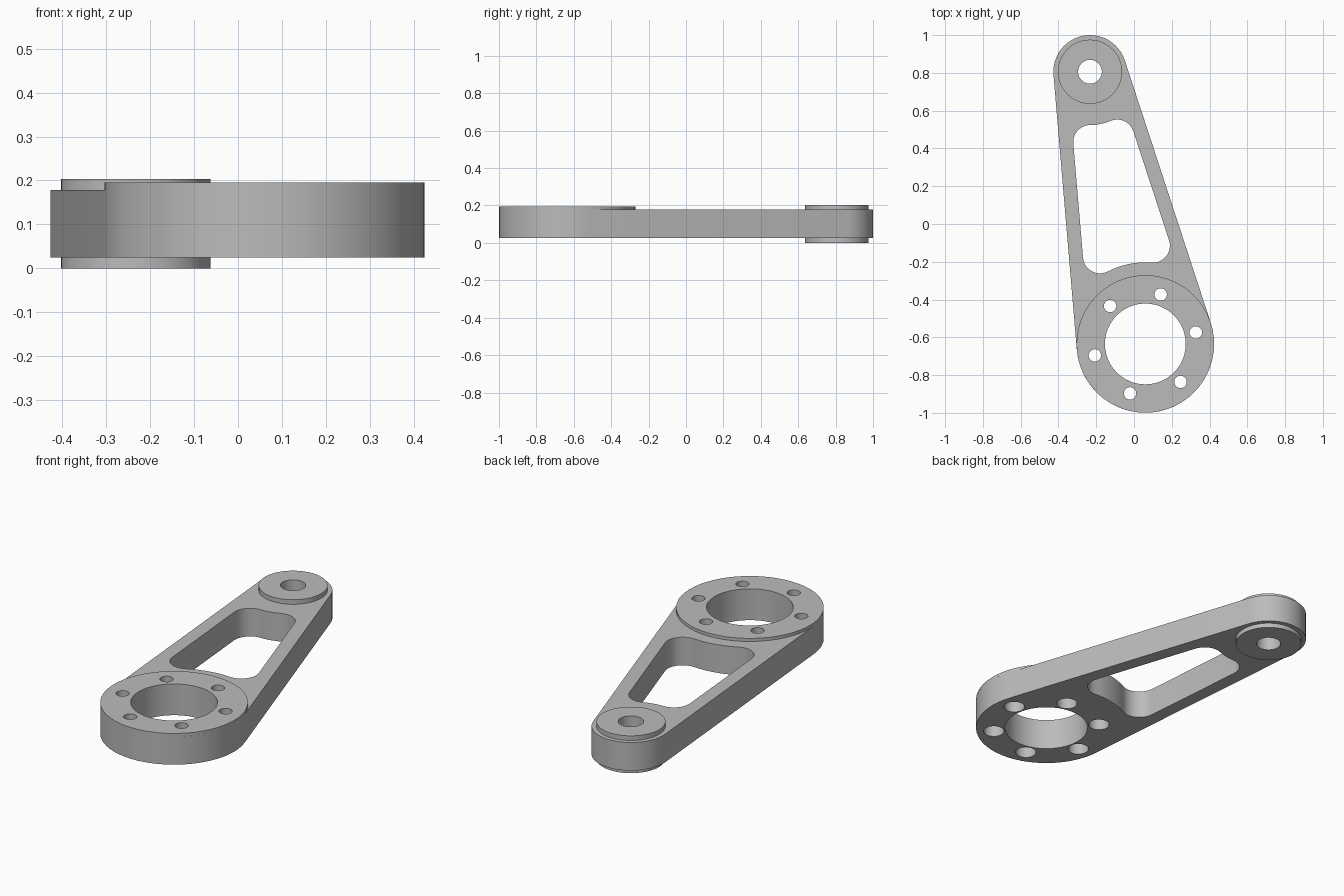
import bpy, bmesh, math
from mathutils import Vector

cube = bpy.data.objects.get("Cube")
if cube:
    bpy.data.objects.remove(cube)

metal = bpy.data.materials.new("grey_metal")
metal.use_nodes = True
colour = (0.5, 0.5, 0.5, 1)
metal.diffuse_color = colour
metal.node_tree.nodes["Principled BSDF"].inputs["Base Color"].default_value = colour

# Main dimensions
HUB, HUB_R = Vector((0.06, -0.635)), 0.364
PIVOT, PIVOT_R = Vector((-0.233, 0.806)), 0.194
BOTTOM, ARM_TOP, RING_TOP, BOSS_TOP = 0.025, 0.178, 0.195, 0.203
WALL, FILLET = 0.074, 0.09

axis = PIVOT - HUB
heading = math.atan2(axis.y, axis.x)
spread = math.acos((HUB_R - PIVOT_R) / axis.length)
RIGHT, LEFT = heading - spread, heading + spread   # normals of the straight sides


def polar(centre, r, a):
    return centre + Vector((math.cos(a), math.sin(a))) * r


def arc(centre, r, start, end, steps=24):
    return [polar(centre, r, start + (end - start) * i / steps) for i in range(steps + 1)]


def circle(centre, r, steps=48):
    return arc(centre, r, 0, math.tau, steps)[:-1]


def prism(name, outline, z0, z1):
    bm = bmesh.new()
    base = bm.faces.new([bm.verts.new((p.x, p.y, z0)) for p in outline])
    top = bmesh.ops.extrude_face_region(bm, geom=[base])["geom"]
    bmesh.ops.translate(bm, vec=(0, 0, z1 - z0),
                        verts=[v for v in top if isinstance(v, bmesh.types.BMVert)])
    bmesh.ops.recalc_face_normals(bm, faces=bm.faces)
    mesh = bpy.data.meshes.new(name)
    bm.to_mesh(mesh)
    bm.free()
    mesh.materials.append(metal)
    ob = bpy.data.objects.new(name, mesh)
    bpy.context.collection.objects.link(ob)
    return ob


def finish(ob, cuts):
    """Cut (outline, z0, z1) prisms out of a part, then shade it."""
    bpy.ops.object.select_all(action="DESELECT")
    bpy.context.view_layer.objects.active = ob
    ob.select_set(True)
    for outline, z0, z1 in cuts:
        cutter = prism("cutter", outline, z0, z1)
        cutter.hide_render = True
        mod = ob.modifiers.new("cut", "BOOLEAN")
        mod.operation, mod.solver, mod.object = "DIFFERENCE", "EXACT", cutter
        bpy.ops.object.modifier_apply(modifier=mod.name)
        bpy.data.objects.remove(cutter)
    bpy.ops.object.shade_smooth_by_angle(angle=math.radians(30))


# Window: side walls parallel to the arm, ends concentric with hub and pivot
def corner(centre, r, end_r, normal, sign):
    """Angle of a fillet's centre about the hub or pivot."""
    return normal + sign * math.acos((r - WALL - FILLET) / (end_r + FILLET))


HUB_END, PIVOT_END = 0.432, 0.282
hub_a = corner(HUB, HUB_R, HUB_END, RIGHT, 1)
hub_b = corner(HUB, HUB_R, HUB_END, LEFT, -1)
piv_a = corner(PIVOT, PIVOT_R, PIVOT_END, RIGHT, -1)
piv_b = corner(PIVOT, PIVOT_R, PIVOT_END, LEFT, 1) - math.tau
window = (
    arc(polar(HUB, HUB_END + FILLET, hub_a), FILLET, hub_a - math.pi, RIGHT, 10)
    + arc(polar(PIVOT, PIVOT_END + FILLET, piv_a), FILLET, RIGHT, piv_a + math.pi, 10)
    + arc(PIVOT, PIVOT_END, piv_a, piv_b, 10)[1:-1]
    + arc(polar(PIVOT, PIVOT_END + FILLET, piv_b), FILLET, piv_b + math.pi, LEFT, 10)
    + arc(polar(HUB, HUB_END + FILLET, hub_b), FILLET, LEFT, hub_b + math.pi, 10)
    + arc(HUB, HUB_END, hub_b, hub_a, 10)[1:-1]
)

# Holes
bore = (circle(HUB, 0.214), -1, 1)
pin_hole = (circle(PIVOT, 0.063, 32), -1, 1)
bolts = [polar(HUB, 0.274, math.radians(12.8 + 60 * i)) for i in range(6)]
bolt_holes = [(circle(p, 0.033, 24), -1, 1) for p in bolts]
counterbores = [(circle(p, 0.053, 24), -1, 0.11) for p in bolts]

# Arm plate
outline = arc(PIVOT, PIVOT_R, RIGHT, LEFT) + arc(HUB, HUB_R, LEFT, RIGHT + math.tau, 32)
arm = prism("arm_plate", outline, BOTTOM, ARM_TOP)
finish(arm, [(window, -1, 1), bore, pin_hole] + bolt_holes + counterbores)

# Raised bolt ring on the hub
ring = prism("bolt_ring", circle(HUB, HUB_R, 56), ARM_TOP, RING_TOP)
finish(ring, [bore] + bolt_holes)

# Pivot bosses above and below the arm
for name, z0, z1 in (("upper_boss", ARM_TOP, BOSS_TOP), ("lower_boss", 0, BOTTOM)):
    finish(prism(name, circle(PIVOT, 0.17), z0, z1), [pin_hole])
